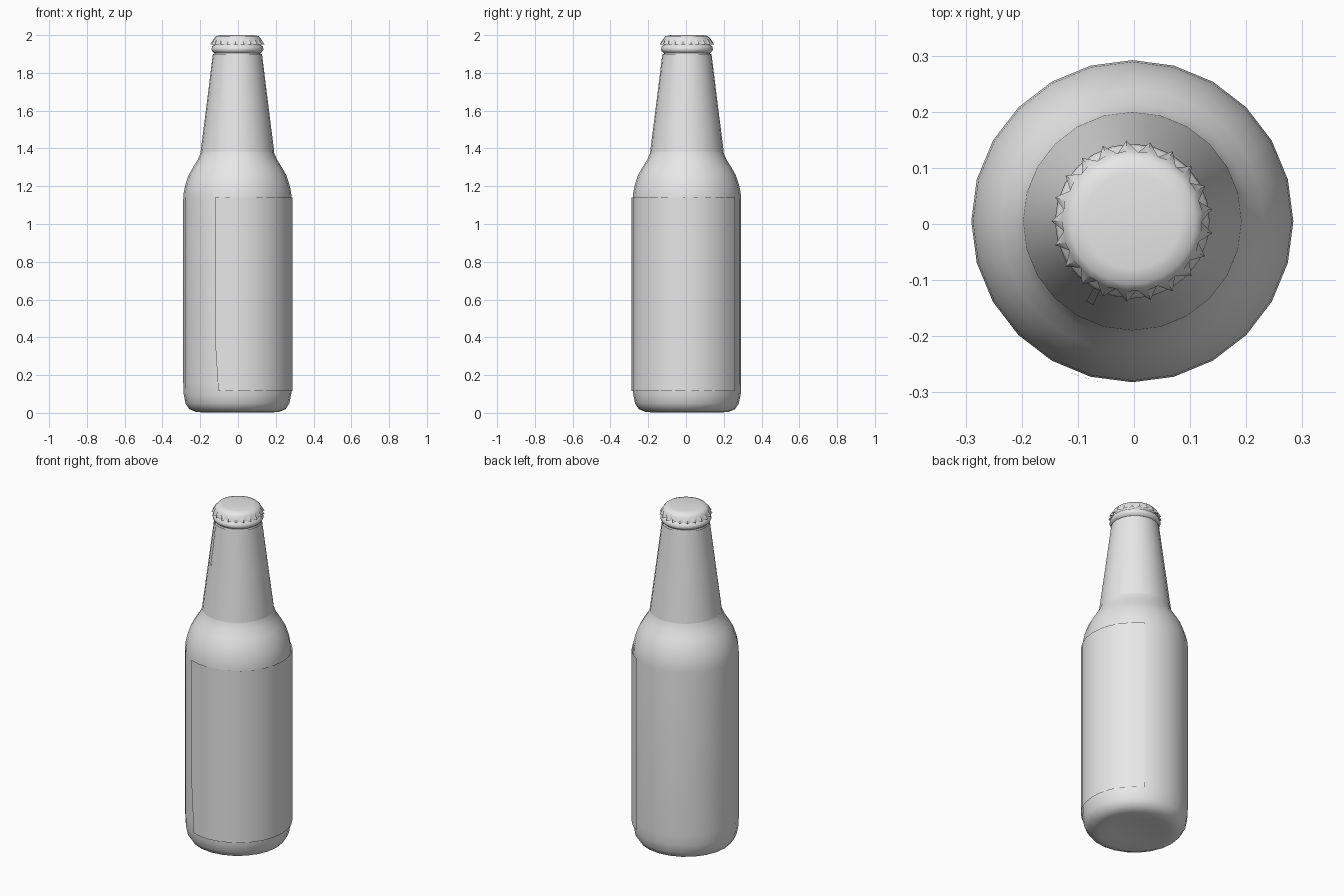
import bpy, bmesh
from math import cos, sin, radians

if "Cube" in bpy.data.objects:
    bpy.data.objects.remove(bpy.data.objects["Cube"])

grey = bpy.data.materials.new("plain grey")
grey.use_nodes = True
grey.diffuse_color = (0.8, 0.8, 0.8, 1)
grey.node_tree.nodes["Principled BSDF"].inputs["Base Color"].default_value = (0.8, 0.8, 0.8, 1)

AXIS = (-0.003, 0.005)   # the glass sits slightly off centre under its label


def lathe(name, profile, sides=24, start=0, sweep=360, flute=None, sharp=50):
    """Turn (radius, z) points about the axis; flute(i) gives extra radius per column."""
    bm = bmesh.new()
    closed = sweep == 360
    columns = []
    for i in range(sides if closed else sides + 1):
        a = radians(start + sweep * i / sides)
        column = []
        for j, (r, z) in enumerate(profile):
            if flute:
                r += flute(i, j)
            column.append(bm.verts.new((AXIS[0] + r * cos(a), AXIS[1] + r * sin(a), z)))
        columns.append(column)
    for i in range(sides):
        a, b = columns[i], columns[(i + 1) % len(columns)]
        for j in range(len(profile) - 1):
            bm.faces.new((a[j], b[j], b[j + 1], a[j + 1]))
    bmesh.ops.remove_doubles(bm, verts=bm.verts, dist=0.0001)
    mesh = bpy.data.meshes.new(name)
    bm.to_mesh(mesh)
    bm.free()
    mesh.materials.append(grey)
    mesh.shade_smooth()
    mesh.set_sharp_from_angle(angle=radians(sharp))
    obj = bpy.data.objects.new(name, mesh)
    bpy.context.collection.objects.link(obj)
    return obj


# Glass body with a shallow dished base, rounded shoulder and neck lip
lathe("glass_bottle", [
    (0, 0.02), (0.13, 0.012), (0.19, 0.003), (0.22, 0.005), (0.255, 0.02),
    (0.275, 0.05), (0.285, 0.1), (0.287, 0.16), (0.287, 1.13), (0.284, 1.17),
    (0.275, 1.21), (0.258, 1.26), (0.235, 1.3), (0.21, 1.34), (0.195, 1.375),
    (0.186, 1.41), (0.122, 1.905), (0.134, 1.915), (0.138, 1.925),
    (0.134, 1.94), (0.12, 1.95), (0.115, 1.98), (0, 1.98)])

# Paper label wrapped around just under half of the body
label = lathe("body_label", [(0.293, 0.115), (0.293, 0.4), (0.293, 1.14)],
              sides=14, start=-114, sweep=174)
for v in label.data.vertices[:1]:
    v.co.x += 0.018      # worn lower corner
    v.co.y -= 0.006

# Foil sleeve around the neck
lathe("neck_sleeve", [(0.195, 1.38), (0.161, 1.65), (0.13, 1.9)])

# Thin overlapping seam of the sleeve
lathe("sleeve_seam", [(0.165, 1.665), (0.149, 1.78), (0.136, 1.89)],
      sides=1, start=-120, sweep=5)

# Crimped crown cap: the last rings are pushed out on alternate columns
def crimp(i, j):
    return (0, 0, 0, 0.002, 0.022)[j] * (i % 2)

lathe("crown_cap", [(0, 2.0), (0.085, 2.0), (0.112, 1.995), (0.124, 1.98), (0.122, 1.951)][::1],
      sides=42, flute=crimp, sharp=60)

# Wind the cap outward like the other parts
bpy.data.objects["crown_cap"].data.flip_normals()
